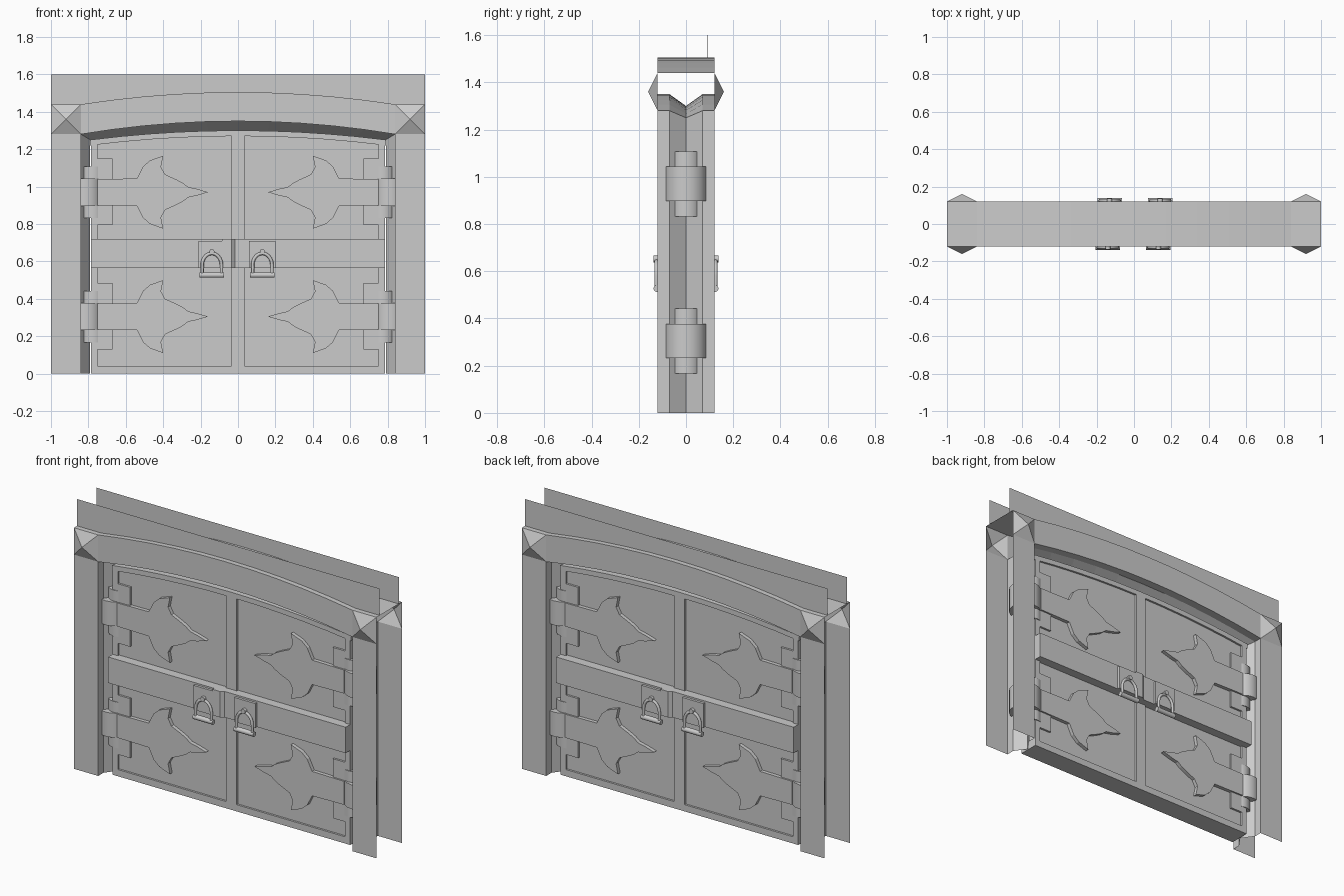
import bpy, bmesh
from math import pi, sin, cos
from mathutils import Matrix, Vector

if "Cube" in bpy.data.objects:
    bpy.data.objects.remove(bpy.data.objects["Cube"])


def finish(bm, name):
    bmesh.ops.recalc_face_normals(bm, faces=bm.faces)
    me = bpy.data.meshes.new(name)
    bm.to_mesh(me)
    bm.free()
    ob = bpy.data.objects.new(name, me)
    bpy.context.collection.objects.link(ob)
    return ob


def both_faces(ob):
    # the back repeats the front, turned half a circle
    c = ob.copy()
    c.name = ob.name + "_back"
    c.rotation_euler.z = pi
    bpy.context.collection.objects.link(c)


def prism(name, pts, y0, y1):
    bm = bmesh.new()
    f = bm.faces.new([bm.verts.new((x, y0, z)) for x, z in pts])
    r = bmesh.ops.extrude_face_region(bm, geom=[f])
    vs = [v for v in r["geom"] if isinstance(v, bmesh.types.BMVert)]
    bmesh.ops.translate(bm, verts=vs, vec=(0, y1 - y0, 0))
    return finish(bm, name)


def rect(x0, x1, z0, z1):
    return [(x0, z0), (x1, z0), (x1, z1), (x0, z1)]


def sheet(name, *rows):
    # quads between successive rows of 3D points
    bm = bmesh.new()
    vr = [[bm.verts.new(p) for p in r] for r in rows]
    for a, b in zip(vr, vr[1:]):
        for i in range(len(a) - 1):
            bm.faces.new((a[i], a[i + 1], b[i + 1], b[i]))
    return finish(bm, name)


def at_y(pts, y):
    return [(x, y, z) for x, z in pts]


def cylinder(name, r, depth, matrix, sides=12):
    bm = bmesh.new()
    bmesh.ops.create_cone(bm, cap_ends=True, segments=sides, radius1=r,
                          radius2=r, depth=depth, matrix=matrix)
    ob = finish(bm, name)
    for p in ob.data.polygons:
        p.use_smooth = len(p.vertices) == 4
    ob.data.set_sharp_from_angle(angle=0.7)
    return ob


def arc(half, z, rise, x0=None, x1=None, n=10):
    x0 = -half if x0 is None else x0
    x1 = half if x1 is None else x1
    xs = [x0 + (x1 - x0) * i / n for i in range(n + 1)]
    return [(x, z + rise * (1 - (x / half) ** 2)) for x in xs]


# stone surround: open sheets
low = arc(.84, 1.28, .07)
high = arc(.84, 1.44, .065)
inner = arc(.79, 1.25, .05)
outer_path = [(-.84, 0)] + low + [(.84, 0)]
inner_path = [(-.79, 0)] + inner + [(.79, 0)]
sheet("opening_lining", at_y(outer_path, -.12), at_y(outer_path, -.07),
      at_y(inner_path, 0), at_y(outer_path, .07), at_y(outer_path, .12))
both_faces(sheet("arch_face", at_y(low, -.12), at_y(high, -.12)))
top = [(-1, 1.44)] + high + [(1, 1.44)]
sheet("arch_top", at_y(top, -.12), at_y(top, .12))
both_faces(sheet("upper_wall", at_y(top, -.09), [(x, -.09, 1.6) for x, z in top]))
for s in (-1, 1):
    both_faces(sheet("pillar", [(s, -.12, 0), (s * .84, -.12, 0)],
                     [(s, -.12, 1.28), (s * .84, -.12, 1.28)]))
    # pyramid stud on each corner
    bm = bmesh.new()
    base = [bm.verts.new((x, -.12, z)) for x, z in rect(s * 1, s * .84, 1.28, 1.44)]
    tip = bm.verts.new((s * .92, -.16, 1.36))
    for i in range(4):
        bm.faces.new((base[i], base[(i + 1) % 4], tip))
    both_faces(finish(bm, "corner_stud"))

# door slab with raised frame around the sunken panels
prism("door_slab", [(.785, 0), (.785, 1.25)] + inner[::-1][1:-1]
      + [(-.785, 1.25), (-.785, 0)], -.05, .05)
Y0, Y1 = -.062, -.045
both_faces(prism("bottom_rail", rect(-.785, .785, 0, .04), Y0, Y1))
both_faces(prism("centre_stile", rect(-.035, .035, 0, 1.29), Y0, Y1))
both_faces(prism("top_rail", inner[::-1] + arc(.79, 1.22, .05), Y0, Y1))

# half outline of the pointed hinge strap, as (x, half height)
STRAP = [(-.75, .07), (-.54, .073), (-.508, .137), (-.47, .17), (-.40, .195),
         (-.412, .135), (-.39, .095), (-.33, .068), (-.295, .05), (-.267, .028),
         (-.22, .018)]
for s in (-1, 1):
    both_faces(prism("side_stile", rect(s * .785, s * .75, 0, 1.25), Y0, Y1))
    for zc in (.305, .97):
        both_faces(prism("hinge_pad", rect(s * .785, s * .67, zc - .175, zc + .18), Y0, Y1))
        pts = [(-s * x, zc + h) for x, h in STRAP] + [(s * .16, zc)]
        pts += [(-s * x, zc - h) for x, h in reversed(STRAP)]
        both_faces(prism("hinge_strap", pts, -.072, -.045))
        cylinder("hinge_pin", .068, .275, Matrix.Translation((s * .775, 0, zc)), 16)
        cylinder("hinge_barrel", .09, .145, Matrix.Translation((s * .812, 0, zc)), 16)

# cross bar with its catch
both_faces(prism("cross_bar", rect(-.785, .785, .565, .72), -.105, -.04))
bm = bmesh.new()
ring = [(-.085, -.1), (-.085, -.12), (-.035, -.12), (-.01, -.1)]
f = bm.faces.new([bm.verts.new((x, y, .565)) for x, y in ring])
r = bmesh.ops.extrude_face_region(bm, geom=[f])
bmesh.ops.translate(bm, vec=(0, 0, .155),
                    verts=[v for v in r["geom"] if isinstance(v, bmesh.types.BMVert)])
both_faces(finish(bm, "bar_catch"))

# pull handles
for xc in (-.14, .13):
    both_faces(prism("handle_plate", rect(xc - .07, xc + .07, .565, .71), -.12, -.1))
    both_faces(cylinder("handle_grip", .015, .13, Matrix.Translation((xc, -.123, .527))
                        @ Matrix.Rotation(pi / 2, 4, 'Y'), 10))
    both_faces(cylinder("handle_boss", .014, .035, Matrix.Translation((xc, -.12, .652))
                        @ Matrix.Rotation(pi / 2, 4, 'X'), 10))
    cu = bpy.data.curves.new("handle_bow", 'CURVE')
    cu.dimensions = '3D'
    cu.bevel_depth = .009
    cu.bevel_resolution = 1
    path = [(xc + .052, .527)] + [(xc + .052 * cos(a), .58 + .063 * sin(a))
                                  for a in [pi * i / 10 for i in range(11)]] + [(xc - .052, .527)]
    sp = cu.splines.new('POLY')
    sp.points.add(len(path) - 1)
    for p, (x, z) in zip(sp.points, path):
        p.co = (x, -.125, z, 1)
    bow = bpy.data.objects.new("handle_bow", cu)
    bpy.context.collection.objects.link(bow)
    both_faces(bow)
